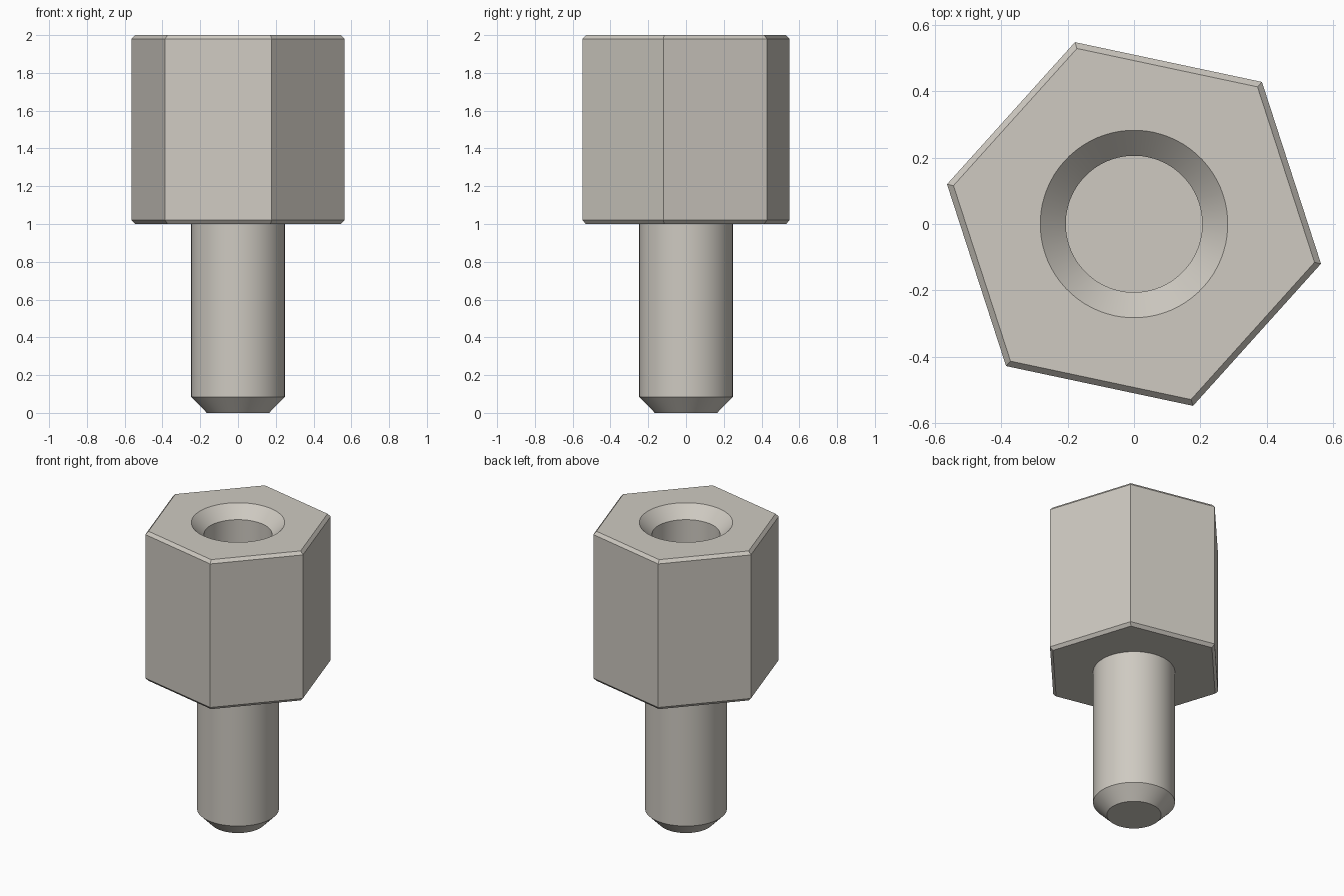
import bpy, bmesh, math

cube = bpy.data.objects.get("Cube")
if cube:
    bpy.data.objects.remove(cube, do_unlink=True)

SIDES = 6
STEPS = 12                      # circle segments per hexagon side
ROUND = SIDES * STEPS
TURN = math.radians(-12)        # rotation of the hexagon about z

steel = bpy.data.materials.new("brushed steel")
steel.use_nodes = True
colour = (0.62, 0.59, 0.535, 1)
steel.diffuse_color = colour
steel.node_tree.nodes["Principled BSDF"].inputs["Base Color"].default_value = colour

bm = bmesh.new()


def ring(count, radius, z):
    angles = [TURN + math.tau * i / count for i in range(count)]
    return [bm.verts.new((radius * math.cos(a), radius * math.sin(a), z)) for a in angles]


def join(a, b):
    """Wall between two rings; a hexagon meeting a circle gets one face per side."""
    if len(a) == len(b):
        n = len(a)
        for i in range(n):
            j = (i + 1) % n
            bm.faces.new((a[i], a[j], b[j], b[i]))
        return
    hexagon, circle = (a, b) if len(a) < len(b) else (b, a)
    for k in range(SIDES):
        arc = [circle[(k * STEPS + i) % ROUND] for i in range(STEPS + 1)]
        bm.faces.new([hexagon[k], hexagon[(k + 1) % SIDES]] + arc[::-1])


# Rings run from the stud tip, up the outside, then down into the bore
profile = [
    # stud with chamfered tip
    (ROUND, 0.165, 0), (ROUND, 0.248, 0.085), (ROUND, 0.248, 1),
    # hexagonal body with chamfered ends
    (SIDES, 0.557, 1), (SIDES, 0.577, 1.02), (SIDES, 0.577, 1.98), (SIDES, 0.557, 2),
    # countersink and blind bore
    (ROUND, 0.283, 2), (ROUND, 0.206, 1.923), (ROUND, 0.206, 1.2),
]
rings = [ring(*p) for p in profile]
for lower, upper in zip(rings, rings[1:]):
    join(lower, upper)
bm.faces.new(rings[0])          # stud tip
bm.faces.new(rings[-1])         # bore floor
bmesh.ops.recalc_face_normals(bm, faces=bm.faces)

mesh = bpy.data.meshes.new("hex_standoff")
bm.to_mesh(mesh)
bm.free()
mesh.materials.append(steel)
standoff = bpy.data.objects.new("hex_standoff", mesh)
bpy.context.collection.objects.link(standoff)

# Smooth round walls, sharp chamfers and hexagon edges
bpy.ops.object.select_all(action="DESELECT")
standoff.select_set(True)
bpy.context.view_layer.objects.active = standoff
bpy.ops.object.shade_smooth_by_angle(angle=math.radians(25))
